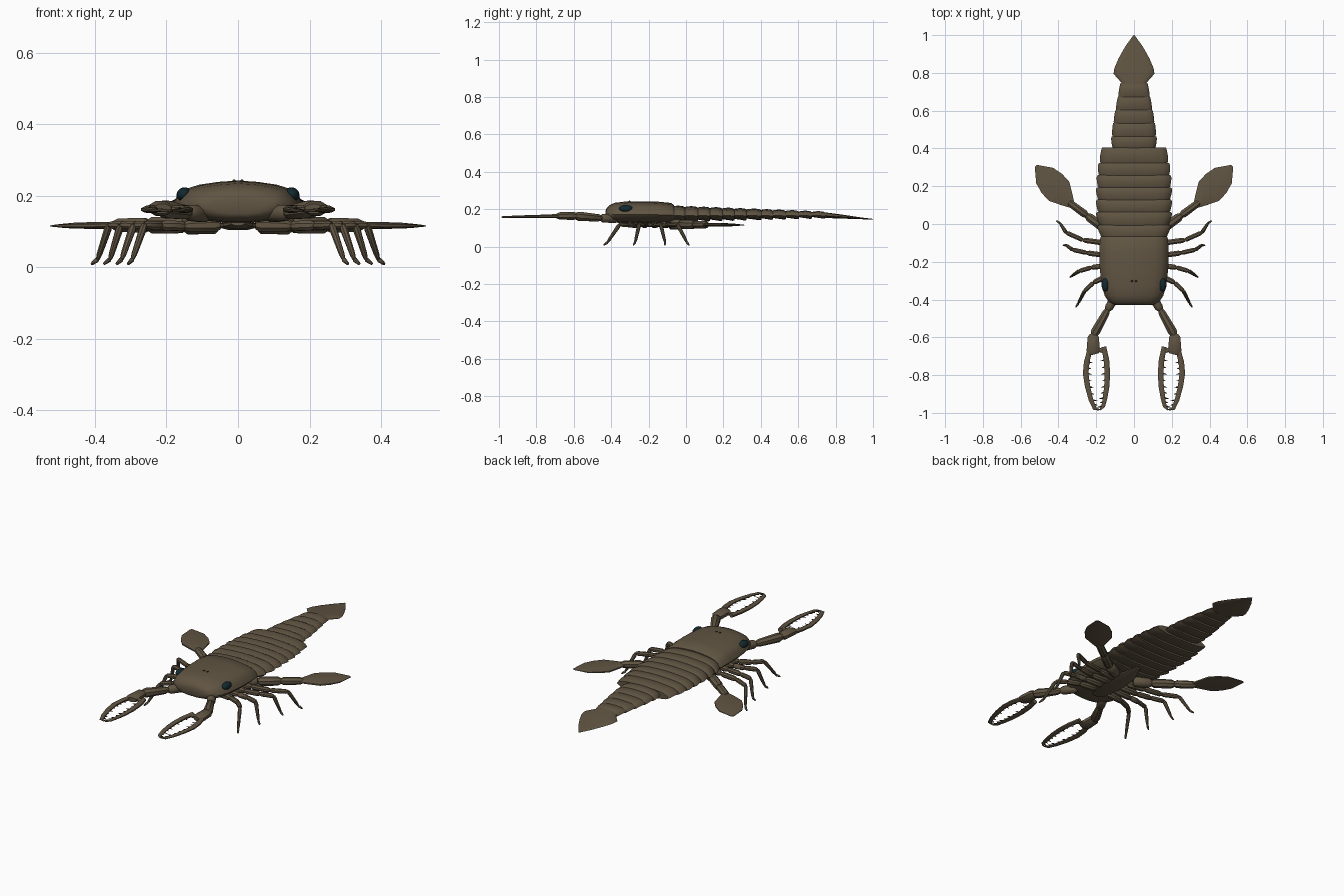
import bpy, bmesh, math
from mathutils import Vector

if "Cube" in bpy.data.objects:
    bpy.data.objects.remove(bpy.data.objects["Cube"], do_unlink=True)


def material(name, rgb):
    m = bpy.data.materials.new(name)
    m.use_nodes = True
    m.diffuse_color = (*rgb, 1)
    bsdf = m.node_tree.nodes["Principled BSDF"]
    bsdf.inputs["Base Color"].default_value = (*rgb, 1)
    bsdf.inputs["Roughness"].default_value = 0.7
    return m


SHELL = material("brown shell", (0.118, 0.09, 0.055))
EYE = material("dark teal eye", (0.006, 0.022, 0.028))
DARK = material("dark brown", (0.03, 0.022, 0.014))


def finish(bm, name, mat, pair=False, angle=40):
    bmesh.ops.recalc_face_normals(bm, faces=bm.faces)
    mesh = bpy.data.meshes.new(name)
    bm.to_mesh(mesh)
    bm.free()
    mesh.materials.append(mat)
    ob = bpy.data.objects.new(name, mesh)
    bpy.context.collection.objects.link(ob)
    if pair:
        ob.modifiers.new("Mirror", "MIRROR").use_mirror_merge = False
    bpy.ops.object.select_all(action="DESELECT")
    ob.select_set(True)
    bpy.context.view_layer.objects.active = ob
    bpy.ops.object.shade_smooth_by_angle(angle=math.radians(angle))
    return ob


def skin(bm, rings):
    """Join rings of points into a closed skin."""
    rows = [[bm.verts.new(p) for p in ring] for ring in rings]
    n = len(rows[0])
    for a, b in zip(rows, rows[1:]):
        for i in range(n):
            j = (i + 1) % n
            bm.faces.new((a[i], a[j], b[j], b[i]))
    bm.faces.new(rows[0])
    bm.faces.new(rows[-1])


# Half of the domed body section: across, and up (1 = crown, -1 = belly)
HALF = [(0, 1), (.3, .95), (.6, .84), (.8, .68), (.93, .4), (1, 0),
        (.9, -.45), (.6, -.85), (.25, -1)]
SECTION = HALF + [(-u, v) for u, v in reversed(HALF[1:])]


def body(name, stations):
    """Each station: y, half width, crown z, edge z, belly z."""
    bm = bmesh.new()
    skin(bm, [[(u * w, y, edge + v * ((top - edge) if v > 0 else (edge - low)))
               for u, v in SECTION] for y, w, top, edge, low in stations])
    return finish(bm, name, SHELL)


def sweep(bm, pts, widths, thicks, sides=8):
    """Flattened tube along a path."""
    pts = [Vector(p) for p in pts]
    rings = []
    for i, p in enumerate(pts):
        t = (pts[min(i + 1, len(pts) - 1)] - pts[max(i - 1, 0)]).normalized()
        side = t.cross(Vector((0, 0, 1))).normalized()
        up = side.cross(t)
        angles = [math.tau * (k + .5) / sides for k in range(sides)]
        rings.append([p + side * math.cos(a) * widths[i] + up * math.sin(a) * thicks[i]
                      for a in angles])
    skin(bm, rings)


def limb(name, pts, radii):
    """Jointed limb: one swollen piece between each two points."""
    bm = bmesh.new()
    for i in range(len(pts) - 1):
        a, b = Vector(pts[i]), Vector(pts[i + 1])
        r0, r1 = radii[i], radii[i + 1]
        path = [a.lerp(b, t) for t in (0, .12, .85, 1)]
        size = [r0 * .7, r0, r1 * 1.15, r1 * .75]
        sweep(bm, path, size, size)
    return finish(bm, name, SHELL, pair=True)


# Head shield
body("head_shield", [
    (-.43, .085, .19, .17, .15), (-.425, .11, .205, .17, .14),
    (-.41, .135, .221, .17, .133), (-.38, .155, .234, .17, .128),
    (-.33, .17, .24, .17, .125), (-.24, .181, .242, .17, .125),
    (-.15, .184, .24, .17, .125), (-.08, .18, .233, .168, .13),
    (-.065, .174, .222, .166, .135)])

# Body rings: broad front ones, then narrow tail ones
edges = [-.08, -.01, .06, .125, .19, .255, .32, .40, .46, .53, .60, .67, .74]
half = [.18, .193, .2, .2, .2, .196, .188, .172, .12, .112, .1, .087, .074]
for i in range(len(edges) - 1):
    y0, y1 = edges[i], edges[i + 1]
    tail = i >= 7
    w0 = .115 if i == 7 else half[i] * .96
    w1 = half[i + 1] if i != 6 else .172
    k = (y0 + .08) / .82
    top, low = .219 - .032 * k, .135 + .02 * k
    mid = .166
    step = y1 - y0
    body(f"{'tail' if tail else 'trunk'}_ring_{i + 1}", [
        (y0 - .012, w0 * .93, top - .012, mid, low + .01),
        (y0 + step * .15, w0, top - .003, mid, low + .004),
        (y0 + step * .55, (w0 + w1) / 2 * 1.015, top, mid, low),
        (y0 + step * .9, w1 * 1.01, top - .003, mid - .002, low - .004),
        (y1 + .004, w1 * .98, top - .009, mid - .003, low - .002)])

# Pointed tail plate
body("tail_plate", [
    (.715, .06, .186, .168, .152), (.75, .068, .182, .165, .152),
    (.795, .108, .176, .162, .151), (.825, .104, .172, .16, .15),
    (.88, .08, .164, .156, .148), (.94, .046, .155, .151, .146),
    (1.0, .003, .148, .146, .144)])

# Eyes and small middle eyes
for name, place, size, mat in (
        ("eye", (.152, -.322, .204), (.021, .036, .018), EYE),
        ("middle_eye", (.011, -.302, .241), (.005, .006, .004), DARK)):
    bm = bmesh.new()
    bmesh.ops.create_uvsphere(bm, u_segments=16, v_segments=10, radius=1)
    bmesh.ops.scale(bm, vec=size, verts=bm.verts)
    if mat == EYE:
        c, s = math.cos(.6), math.sin(.6)
        for v in bm.verts:
            v.co.x, v.co.z = c * v.co.x + s * v.co.z, c * v.co.z - s * v.co.x
    bmesh.ops.translate(bm, vec=place, verts=bm.verts)
    finish(bm, name + "_pair", mat, pair=True)

# Walking legs: hip, thigh, knee, ankle, toe
legs = [
    [(.05, -.27, .118), (.15, -.28, .115), (.215, -.31, .117), (.262, -.355, .118), (.295, -.42, .022), (.308, -.44, .008)],
    [(.05, -.22, .118), (.16, -.222, .115), (.225, -.23, .117), (.292, -.25, .118), (.325, -.272, .022), (.34, -.282, .008)],
    [(.05, -.17, .118), (.16, -.165, .115), (.25, -.153, .117), (.328, -.135, .118), (.358, -.112, .022), (.376, -.113, .008)],
    [(.05, -.12, .118), (.16, -.1, .115), (.27, -.085, .117), (.36, -.045, .118), (.392, .005, .022), (.41, .017, .008)]]
for i, pts in enumerate(legs):
    limb(f"walking_leg_pair_{i + 1}", pts, [.02, .015, .013, .011, .007, .004])

# Swimming paddles
limb("paddle_arm_pair", [(.06, -.08, .12), (.15, -.03, .118), (.25, .045, .117),
                         (.345, .115, .117)], [.03, .025, .022, .018])
bm = bmesh.new()
start, end = Vector((.33, .1, .117)), Vector((.52, .308, .115))
sweep(bm, [start.lerp(end, t) for t in (0, .12, .35, .55, .75, 1)],
      [.02, .042, .08, .08, .066, .008], [.009, .01, .01, .009, .006, .002])
finish(bm, "paddle_blade_pair", SHELL, pair=True)

# Claw arms and hands
limb("claw_arm_pair", [(.09, -.37, .148), (.14, -.455, .152), (.215, -.59, .163)],
     [.025, .021, .023])
bm = bmesh.new()
sweep(bm, [(.213, -.585, .163), (.215, -.6, .164), (.217, -.67, .164), (.212, -.69, .163)],
      [.022, .033, .037, .028], [.016, .023, .022, .014])
finish(bm, "claw_hand_pair", SHELL, pair=True)

# Claw fingers with inward teeth
fingers = {
    "outer": [(.235, -.67), (.25, -.73), (.256, -.79), (.246, -.86), (.228, -.93), (.208, -.977), (.185, -.985)],
    "inner": [(.16, -.65), (.146, -.72), (.141, -.79), (.144, -.86), (.153, -.92), (.163, -.965), (.18, -.985)]}
for key, path in fingers.items():
    pts = [Vector((x, y, .163 - .006 * i / 6)) for i, (x, y) in enumerate(path)]
    bm = bmesh.new()
    sweep(bm, pts, [.014, .016, .016, .015, .013, .011, .003],
          [.012, .011, .009, .008, .006, .005, .003])
    finish(bm, f"{key}_claw_finger_pair", SHELL, pair=True)
    inward = -1 if key == "outer" else 1
    bm = bmesh.new()
    for i in range(1, 6):
        for t in (0, .5):
            p = pts[i].lerp(pts[i + 1], t) if i < 5 else pts[i]
            reach = Vector((inward * (.034 if t == 0 else .026), -.006, 0))
            sweep(bm, [p, p + reach * .4, p + reach], [.006, .005, .0006],
                  [.004, .004, .0006], sides=5)
    finish(bm, f"{key}_claw_teeth_pair", DARK, pair=True)

# Hand bridge to the inner finger
bm = bmesh.new()
sweep(bm, [(.2, -.66, .163), (.18, -.668, .163), (.155, -.675, .163)],
      [.016, .012, .012], [.011, .01, .009])
finish(bm, "finger_hinge_pair", SHELL, pair=True)

# Mouth plate on the underside
bm = bmesh.new()
sweep(bm, [(0, -.33, .122), (0, -.3, .118), (0, -.18, .116), (0, -.06, .118), (0, .03, .13)],
      [.02, .045, .06, .05, .02], [.006, .012, .014, .012, .006])
finish(bm, "mouth_plate", SHELL)
